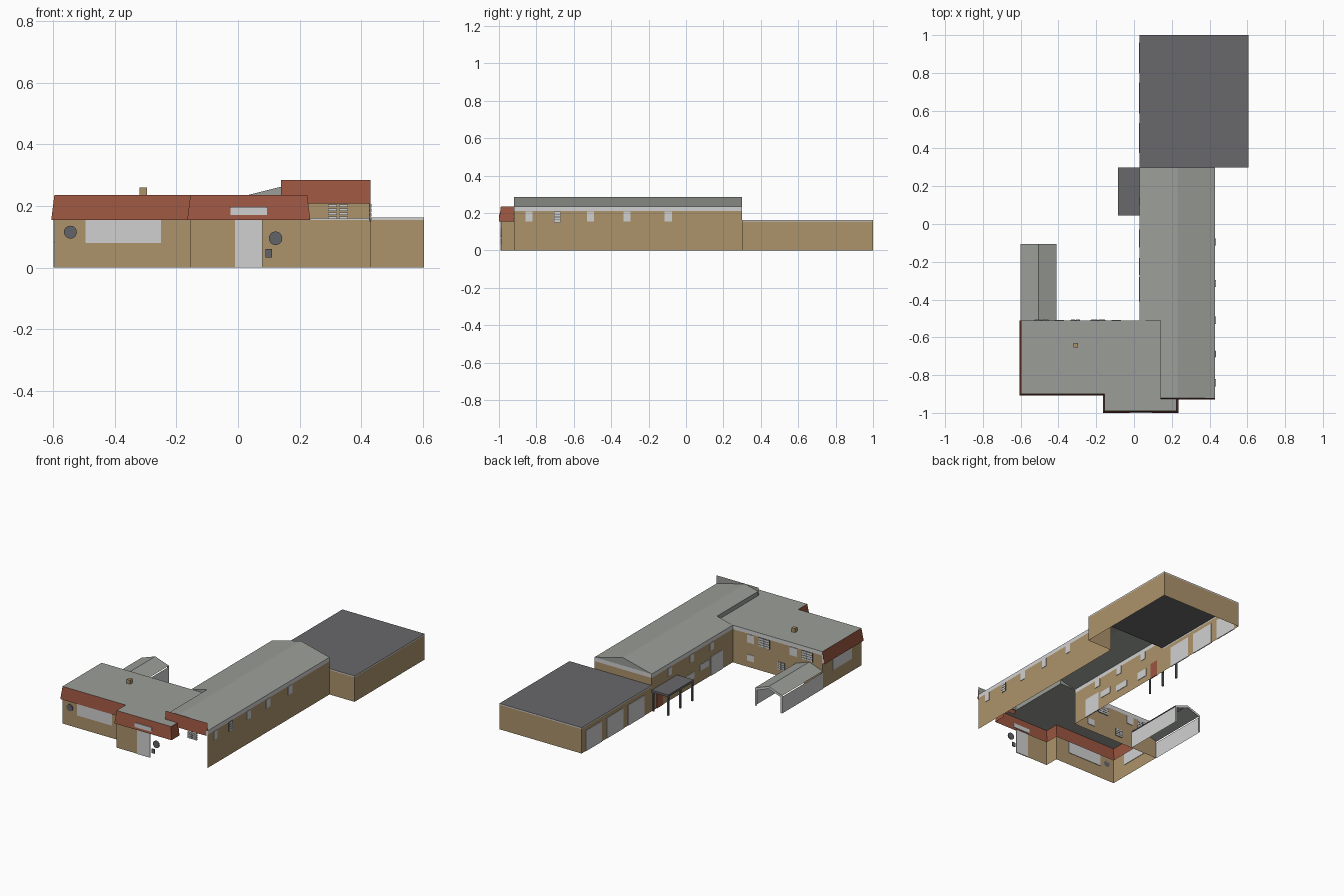
import bpy, bmesh, math

if "Cube" in bpy.data.objects:
    bpy.data.objects.remove(bpy.data.objects["Cube"])

def material(name, r, g, b):
    m = bpy.data.materials.new(name)
    lin = [((c / 255 + 0.055) / 1.055) ** 2.4 for c in (r, g, b)]
    m.diffuse_color = (*lin, 1)
    m.use_nodes = True
    m.node_tree.nodes["Principled BSDF"].inputs["Base Color"].default_value = m.diffuse_color
    return m

TAN = material("tan_brick", 172, 147, 107)
RED = material("red_tile", 156, 86, 65)
WHITE = material("pale_panel", 208, 208, 208)
ROOF = material("grey_roof", 155, 158, 152)
DARK = material("dark_roof", 104, 104, 107)
SLATE = material("dark_fitting", 98, 100, 104)

def sheet(name, faces, mat):
    """Thin surface made from a few polygons."""
    bm = bmesh.new()
    for f in faces:
        bm.faces.new([bm.verts.new(p) for p in f])
    bmesh.ops.remove_doubles(bm, verts=bm.verts, dist=1e-5)
    return finish(name, bm, mat)

def finish(name, bm, mat):
    me = bpy.data.meshes.new(name)
    bm.to_mesh(me)
    bm.free()
    me.materials.append(mat)
    ob = bpy.data.objects.new(name, me)
    bpy.context.collection.objects.link(ob)
    return ob

def strip(path, z0, z1, top=None):
    """Upright quads along a plan path; the top edge may follow its own path."""
    top = top or path
    return [[(*path[i], z0), (*path[i + 1], z0), (*top[i + 1], z1), (*top[i], z1)]
            for i in range(len(path) - 1)]

def box(name, x0, x1, y0, y1, z0, z1, mat):
    bm = bmesh.new()
    bmesh.ops.create_cube(bm, size=1)
    for v in bm.verts:
        v.co = ((x0, x1)[v.co.x > 0], (y0, y1)[v.co.y > 0], (z0, z1)[v.co.z > 0])
    return finish(name, bm, mat)

T = 0.003
def plate(name, axis, pos, a0, a1, z0, z1, mat, t=T):
    """Thin plate on a wall standing at x = pos or y = pos."""
    if axis == 'x':
        return box(name, pos - t, pos + t, a0, a1, z0, z1, mat)
    return box(name, a0, a1, pos - t, pos + t, z0, z1, mat)

def grating(name, axis, pos, a0, a1, z0, z1, cols=2, backed=True):
    """Barred window: rows of pale panes, on a dark back plate where it has a wall."""
    if backed:
        plate(name + "_frame", axis, pos, a0, a1, z0, z1, SLATE, 0.0025)
    w, h = (a1 - a0) / cols, (z1 - z0) / 4
    for c in range(cols):
        for r in range(4):
            plate(name + "_pane", axis, pos, a0 + w * (c + .08), a0 + w * (c + .92),
                  z0 + h * (r + .15), z0 + h * (r + .85), WHITE, 0.004)

def disc(name, x, y, z, r):
    bm = bmesh.new()
    bmesh.ops.create_cone(bm, cap_ends=True, segments=20, radius1=r, radius2=r, depth=0.006)
    ob = finish(name, bm, SLATE)
    ob.rotation_euler.x = math.pi / 2
    ob.location = (x, y, z)

# --- rear block, open below
L, R, B0, B1 = 0.03, 0.605, 0.30, 1.0
rear = [(0.43, B0), (R, B0), (R, B1), (L, B1), (L, B0)]
sheet("rear_walls", strip(rear, 0, 0.155), TAN)
sheet("rear_fascia", strip(rear, 0.155, 0.163), WHITE)
sheet("rear_roof", [[(L, B0, .163), (R, B0, .163), (R, B1, .163), (L, B1, .163)]], DARK)
for y0, y1 in ((.80, .96), (.585, .75), (.375, .535)):
    plate("garage_door", 'x', L, y0, y1, 0, 0.13, WHITE)

# --- long hall
H, F, J = 0.43, -0.92, -0.51
EAVE, RIDGE, MID, STEP = 0.235, 0.285, 0.23, 0.14
zs = EAVE + (STEP - L) / (MID - L) * (RIDGE - EAVE)
sheet("hall_walls", strip([(H, F), (H, B0)], 0, .21) + strip([(L, B0), (L, J)], 0, .21)
      + strip([(H, B0), (L, B0)], .16, .21), TAN)
sheet("hall_fascia", strip([(H, F), (H, B0), (L, B0), (L, J)], .21, EAVE), WHITE)
sheet("hall_roof", [
    [(L, J, EAVE), (STEP, J, zs), (STEP, B0, zs), (L, B0, EAVE)],
    [(STEP, F, zs), (MID, F, RIDGE), (MID, B0, RIDGE), (STEP, B0, zs)],
    [(MID, F, RIDGE), (H, F, EAVE), (H, B0, EAVE), (MID, B0, RIDGE)],
    [(L, B0, EAVE), (MID, B0, RIDGE), (H, B0, EAVE)],
    [(L, J, EAVE), (STEP, J, EAVE), (STEP, J, zs)],
    [(STEP, J, EAVE), (STEP, F, EAVE), (STEP, F, zs), (STEP, J, zs)]], ROOF)
sheet("hall_front_parapet",
      strip([(STEP, -.93), (H, -.93)], .208, RIDGE, [(STEP, -.922), (H, -.922)]), RED)
sheet("parapet_back", strip([(STEP, -.92), (H, -.92)], EAVE, RIDGE), ROOF)

# hall windows and doors
for y in (-.84, -.51, -.315, -.095):
    plate("east_window", 'x', H, y - .019, y + .019, .155, .208, WHITE)
grating("east_grating", 'x', H, -.707, -.67, .15, .208, cols=1)
grating("front_grating", 'y', F, .29, .36, .155, .207, backed=False)
for y in (.12, -.1, -.3):
    plate("west_high_window", 'x', L, y - .02, y + .02, .16, .208, WHITE)
plate("west_door", 'x', L, -.41, -.29, 0, .12, WHITE)
plate("west_window", 'x', L, -.27, -.18, .07, .11, WHITE)
plate("west_window", 'x', L, -.125, -.03, .05, .09, WHITE)
plate("red_door", 'x', L, .19, .25, 0, .10, RED)
plate("west_window", 'x', L, .07, .15, .04, .09, WHITE)

# --- side canopy on posts
box("canopy_roof", -.085, L, .045, B0, .12, .133, DARK)
for x, y in ((-.08, .293), (-.08, .17), (-.08, .052), (.022, .293)):
    box("canopy_post", x - .005, x + .005, y - .005, y + .005, 0, .12, SLATE)

# --- front block with sloped tile band
W = -0.597
plan = [(W, J), (W, -.9), (-.155, -.9), (-.155, -.99), (.225, -.99), (.225, F)]
skirt = [(-.607, J), (-.607, -.908), (-.165, -.908), (-.165, -1), (.235, -1), (.235, F)]
sheet("front_walls", strip(plan[:4] + [(-.01, -.99)], 0, .158), TAN)
sheet("front_back_wall", strip([(L, J), (W, J)], 0, .21), TAN)
sheet("front_back_fascia", strip([(L, J), (W, J)], .21, EAVE), WHITE)
sheet("tile_band", strip(skirt, .155, EAVE, plan), RED)
sheet("front_roof", [[(x, y, EAVE) for x, y in plan + [(STEP, F), (STEP, J)]]], ROOF)
box("chimney", -.32, -.296, -.655, -.63, EAVE, .26, TAN)

# front block details
plate("front_window", 'y', -.9, -.495, -.25, .08, .155, WHITE)
plate("front_door", 'y', -.99, -.01, .08, 0, .156, WHITE)
plate("front_panel", 'y', -.997, -.025, .095, .17, .197, WHITE)
disc("round_plaque", -.545, -.903, .115, .021)
disc("round_plaque", .122, -.99, .095, .022)
plate("square_plaque", 'y', -.99, .09, .11, .033, .06, SLATE)
plate("side_window", 'x', W, -.80, -.61, .08, .155, WHITE)
grating("back_grating", 'y', J, -.23, -.15, .15, .207)
grating("back_grating", 'y', J, -.53, -.45, .15, .207)
grating("back_low_grating", 'y', J, -.335, -.285, .04, .09)
for x0, z0, z1 in ((-.12, .155, .207), (-.12, .04, .08), (-.42, .155, .207)):
    plate("back_window", 'y', J, x0, x0 + .05, z0, z1, WHITE)

# --- covered walkway, gabled
x0, x1, xm, y1 = -.6, -.41, -.505, -.105
sheet("walkway_walls", strip([(x0, J), (x0, y1)], 0, .105)
      + strip([(x1, J), (x1, y1)], 0, .105), WHITE)
sheet("walkway_roof", [
    [(x0, J, .112), (xm, J, .145), (xm, y1, .145), (x0, y1, .112)],
    [(xm, J, .145), (x1, J, .112), (x1, y1, .112), (xm, y1, .145)]], ROOF)
sheet("walkway_end_frame", [
    [(x0, y1, 0), (x0 + .012, y1, 0), (x0 + .012, y1, .1), (x0, y1, .112)],
    [(x1, y1, 0), (x1 - .012, y1, 0), (x1 - .012, y1, .1), (x1, y1, .112)],
    [(x0, y1, .112), (x0 + .012, y1, .1), (xm, y1, .13), (xm, y1, .145)],
    [(x1, y1, .112), (x1 - .012, y1, .1), (xm, y1, .13), (xm, y1, .145)]], WHITE)
